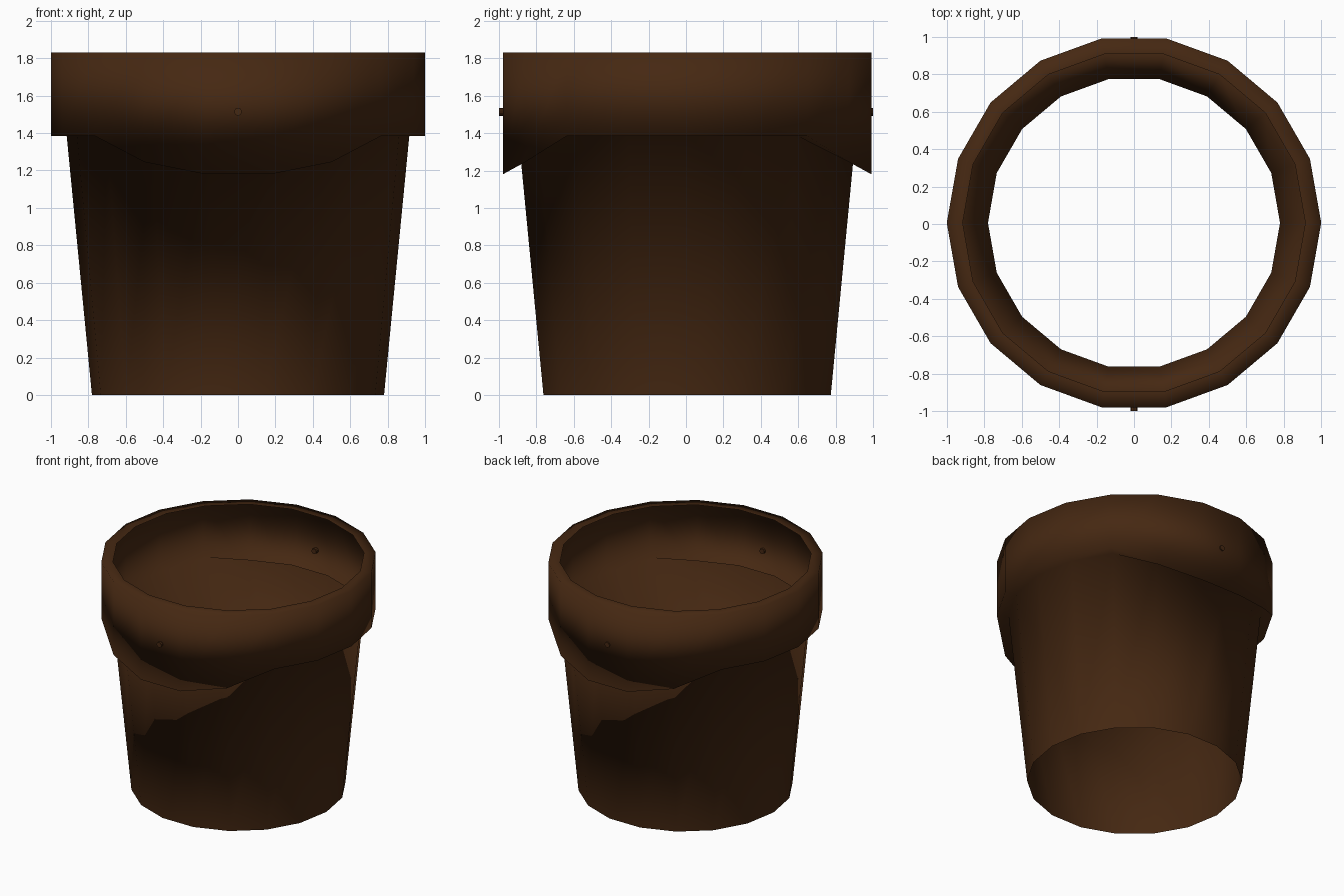
import bpy, bmesh
from math import sin, cos, pi, radians
from mathutils import Matrix

cube = bpy.data.objects.get("Cube")
if cube:
    bpy.data.objects.remove(cube, do_unlink=True)

SIDES = 18
CENTRE_Y = 0.006

brown = bpy.data.materials.new("dark_brown")
brown.use_nodes = True
brown.diffuse_color = (0.06, 0.021, 0.006, 1)
brown.node_tree.nodes["Principled BSDF"].inputs["Base Color"].default_value = brown.diffuse_color


def finish(bm, name, smooth):
    mesh = bpy.data.meshes.new(name)
    for f in bm.faces:
        f.smooth = smooth
    bm.to_mesh(mesh)
    bm.free()
    mesh.materials.append(brown)
    obj = bpy.data.objects.new(name, mesh)
    bpy.context.collection.objects.link(obj)
    return obj


def band_bottom(angle):
    # The band dips into a flap at the front and the back
    s = abs(sin(angle))
    if s > 0.95:
        return 1.18
    return 1.245 if s > 0.8 else 1.385


# Bucket: one open sheet, tapered wall, stepped band and thin inward lip
bm = bmesh.new()
rings = []
for radius, height in ((0.78, 0), (0.915, 1.385), (1, None), (1, 1.83), (0.915, 1.83)):
    ring = []
    for i in range(SIDES):
        a = 2 * pi * i / SIDES
        z = band_bottom(a) if height is None else height
        ring.append(bm.verts.new((radius * cos(a), radius * sin(a) + CENTRE_Y, z)))
    rings.append(ring)
for low, high in zip(rings, rings[1:]):
    for i in range(SIDES):
        j = (i + 1) % SIDES
        bm.faces.new((low[i], low[j], high[j], high[i]))
finish(bm, "bucket_wall", True)

# Small handle pins through the band at front and back
for name, side in (("front_pin", -1), ("back_pin", 1)):
    bm = bmesh.new()
    bmesh.ops.create_cone(bm, cap_ends=True, segments=10, radius1=0.021, radius2=0.021, depth=0.04,
                          matrix=Matrix.Translation((0, side * 0.98, 1.513)) @ Matrix.Rotation(radians(90), 4, 'X'))
    finish(bm, name, False)
